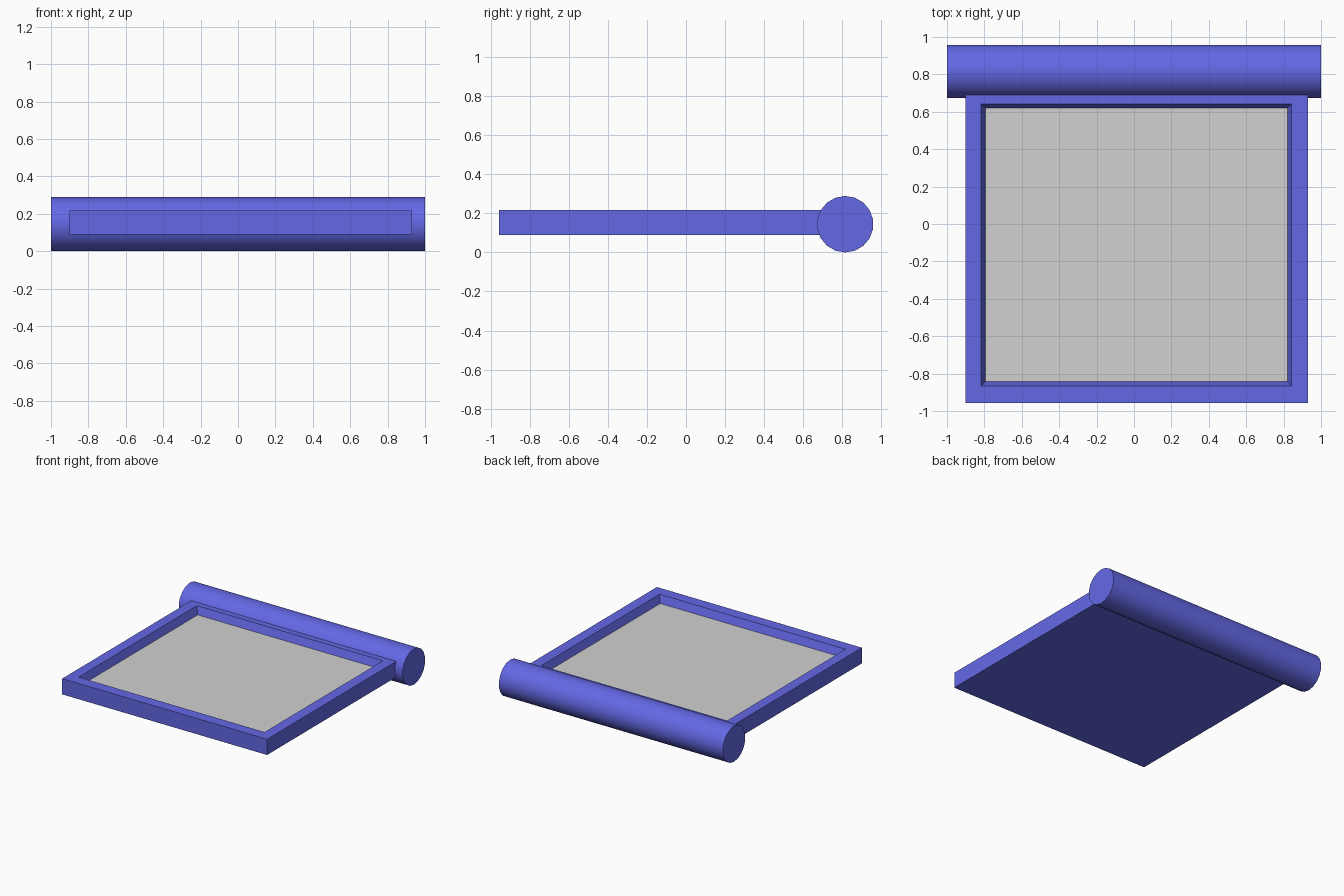
import bpy
import bmesh
import math

cube = bpy.data.objects.get("Cube")
if cube:
    bpy.data.objects.remove(cube, do_unlink=True)


def make_material(name, rgb):
    mat = bpy.data.materials.new(name)
    mat.use_nodes = True
    colour = (*rgb, 1.0)
    mat.diffuse_color = colour
    mat.node_tree.nodes["Principled BSDF"].inputs["Base Color"].default_value = colour
    return mat


blue = make_material("blue", (0.127, 0.138, 0.78))
grey = make_material("light_grey", (0.64, 0.64, 0.64))


def rectangle(bm, x0, x1, y0, y1, z):
    corners = ((x0, y0), (x1, y0), (x1, y1), (x0, y1))
    return [bm.verts.new((x, y, z)) for x, y in corners]


# Tray: slab with a raised rim and a sloping recess down to the panel
bm = bmesh.new()
rings = [
    rectangle(bm, -0.90, 0.93, -0.957, 0.76, 0.09),
    rectangle(bm, -0.90, 0.93, -0.957, 0.76, 0.217),
    rectangle(bm, -0.817, 0.843, -0.866, 0.642, 0.217),
    rectangle(bm, -0.794, 0.82, -0.843, 0.62, 0.157),
]
for low, high in zip(rings, rings[1:]):
    for i in range(4):
        j = (i + 1) % 4
        bm.faces.new((low[i], low[j], high[j], high[i]))
bm.faces.new(rings[0][::-1])
# Grey panel at the bottom of the recess
bm.faces.new(rings[-1]).material_index = 1
bmesh.ops.recalc_face_normals(bm, faces=bm.faces)
mesh = bpy.data.meshes.new("tray")
bm.to_mesh(mesh)
bm.free()
mesh.materials.append(blue)
mesh.materials.append(grey)
tray = bpy.data.objects.new("tray", mesh)
bpy.context.collection.objects.link(tray)

# Round bar along the back edge
radius = 0.1445
bpy.ops.mesh.primitive_cylinder_add(
    vertices=18, radius=radius, depth=2,
    location=(0, 0.815, radius), rotation=(0, math.pi / 2, 0))
bar = bpy.context.object
bar.name = "back_bar"
# Turn a corner of the section to the very top
bar.rotation_euler = (math.pi / 2, 0, math.pi / 2)
bar.data.materials.append(blue)
bpy.ops.object.shade_smooth_by_angle(angle=math.radians(35))
